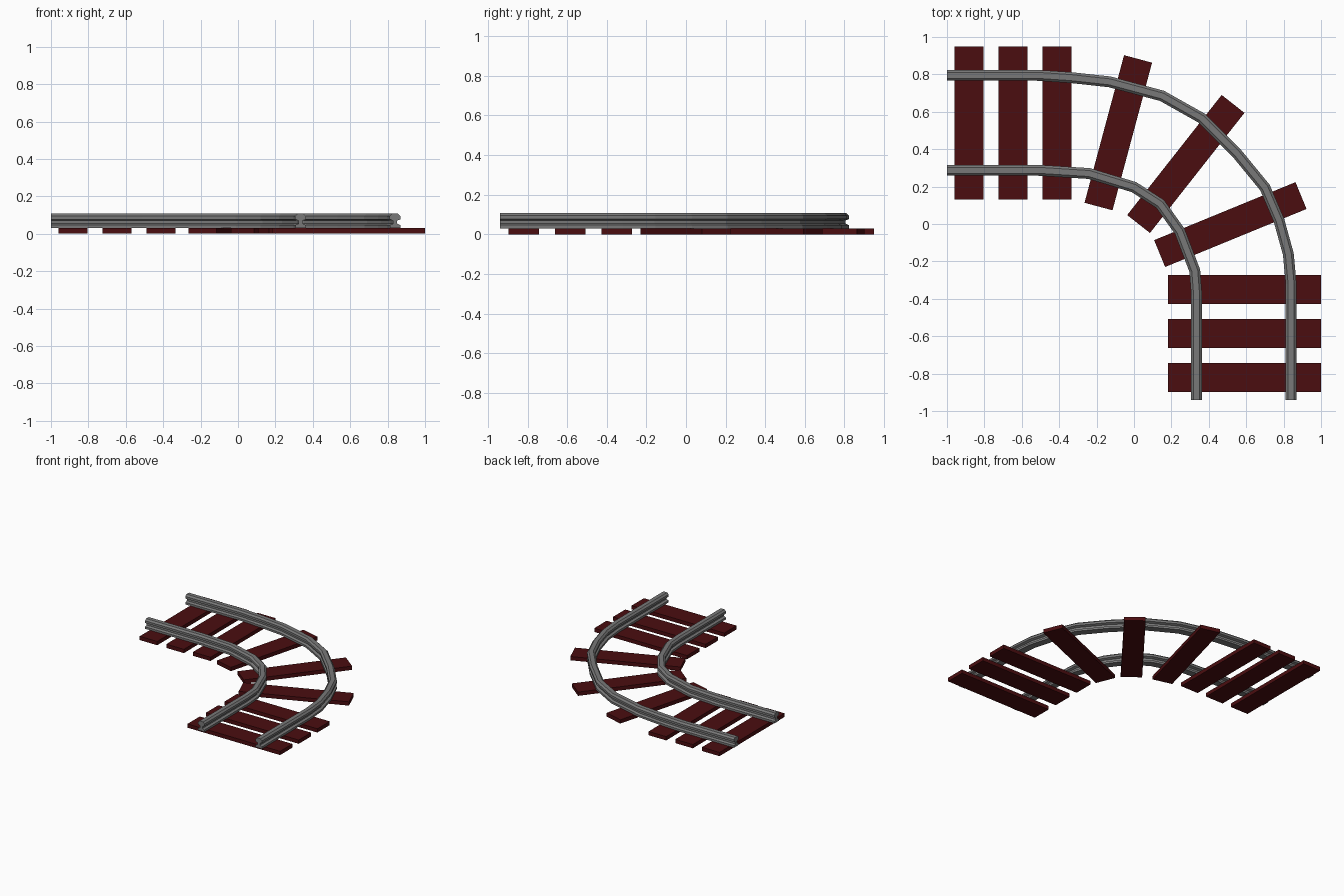
import bpy, bmesh, math
from mathutils import Vector, Matrix

if "Cube" in bpy.data.objects:
    bpy.data.objects.remove(bpy.data.objects["Cube"])


def material(name, rgb):
    m = bpy.data.materials.new(name)
    m.diffuse_color = (*rgb, 1)
    m.use_nodes = True
    m.node_tree.nodes["Principled BSDF"].inputs["Base Color"].default_value = m.diffuse_color
    return m


WOOD = material("dark red wood", (0.07, 0.004, 0.005))
STEEL = material("grey steel", (0.19, 0.19, 0.19))


def finish(bm, name, mat):
    bmesh.ops.recalc_face_normals(bm, faces=bm.faces)
    me = bpy.data.meshes.new(name)
    bm.to_mesh(me)
    bm.free()
    me.materials.append(mat)
    ob = bpy.data.objects.new(name, me)
    bpy.context.collection.objects.link(ob)


def sleeper(name, x, y, angle):
    """Flat plank; angle is clockwise from the y direction."""
    bm = bmesh.new()
    mat = (Matrix.Translation((x, y, 0.015))
           @ Matrix.Rotation(-math.radians(angle), 4, 'Z')
           @ Matrix.Diagonal((0.155, 0.817, 0.03, 1)))
    bmesh.ops.create_cube(bm, size=1, matrix=mat)
    finish(bm, name, WOOD)


# Half of the rail section (sideways offset, height): foot, web, rounded head
HALF = [(0.028, 0.03), (0.028, 0.046), (0.011, 0.054), (0.011, 0.070),
        (0.029, 0.077), (0.029, 0.094), (0.016, 0.107)]
SECTION = HALF + [(-u, z) for u, z in reversed(HALF)]


def rail(name, path):
    """Sweep the section along a flat path with mitred corners."""
    bm = bmesh.new()
    pts = [Vector(p) for p in path]
    rings = []
    for i, p in enumerate(pts):
        a = (p - pts[i - 1]).normalized() if i else None
        b = (pts[i + 1] - p).normalized() if i < len(pts) - 1 else None
        a, b = a or b, b or a
        t = (a + b).normalized()
        side = Vector((-t.y, t.x)) / t.dot(a)
        rings.append([bm.verts.new((*(p + side * u), z)) for u, z in SECTION])
    n = len(SECTION)
    for r, s in zip(rings, rings[1:]):
        for k in range(n):
            bm.faces.new((r[k], r[(k + 1) % n], s[(k + 1) % n], s[k]))
    bm.faces.new(rings[0])
    bm.faces.new(rings[-1])
    finish(bm, name, STEEL)


# Straight sleepers at both ends of the bend
for i in range(3):
    sleeper(f"sleeper_west_{i + 1}", -0.882 + 0.235 * i, 0.54, 0)
    sleeper(f"sleeper_south_{i + 1}", 0.591, -0.82 + 0.235 * i, 90)

# Fanned sleepers in the bend
for i, (x, y, a) in enumerate([(-0.084, 0.488, 15), (0.277, 0.321, 38.2),
                               (0.515, -0.003, 67.7)]):
    sleeper(f"sleeper_bend_{i + 1}", x, y, a)

# Rails
rail("outer_rail", [(-1, 0.795), (-0.52, 0.795), (-0.34, 0.783), (-0.13, 0.76),
                    (0.15, 0.685), (0.36, 0.567), (0.553, 0.374),
                    (0.70, 0.195), (0.775, 0.02), (0.825, -0.16),
                    (0.84, -0.32), (0.84, -0.94)])
rail("inner_rail", [(-1, 0.287), (-0.51, 0.287), (-0.24, 0.27), (0, 0.197),
                    (0.14, 0.107), (0.245, -0.04), (0.325, -0.25),
                    (0.335, -0.38), (0.335, -0.94)])
